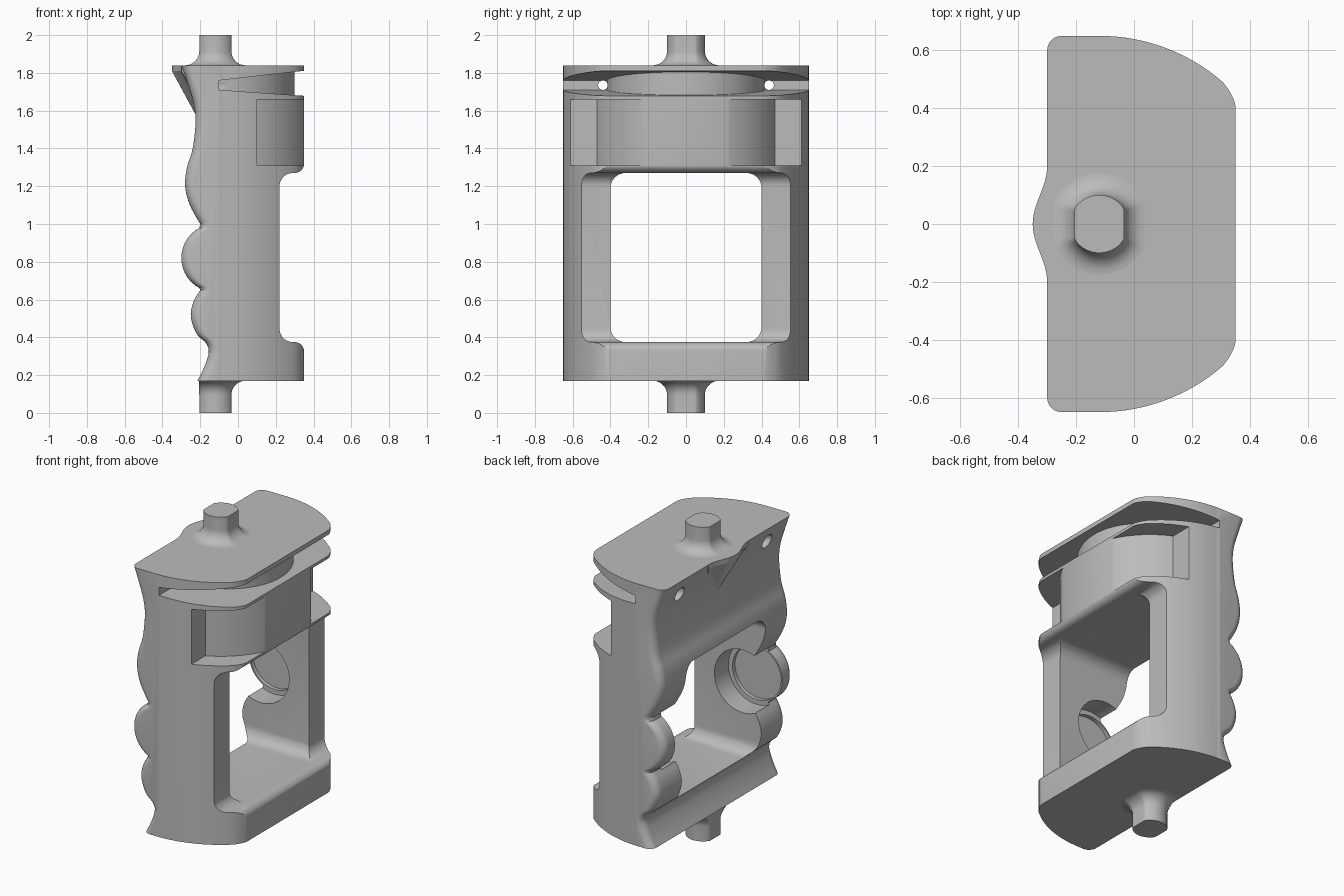
import bpy, bmesh, math
from mathutils import Vector

if "Cube" in bpy.data.objects:
    bpy.data.objects.remove(bpy.data.objects["Cube"])

grey = bpy.data.materials.new("metal grey")
grey.use_nodes = True
grey.diffuse_color = (0.5, 0.5, 0.5, 1)
grey.node_tree.nodes["Principled BSDF"].inputs["Base Color"].default_value = (0.5, 0.5, 0.5, 1)

AXIS = -0.12          # shared x of pins, drums and grip bulge


def loft(name, rings):
    """Skin a list of equally long closed rings and cap both ends."""
    bm = bmesh.new()
    rows = [[bm.verts.new(p) for p in ring] for ring in rings]
    n = len(rows[0])
    for a, b in zip(rows, rows[1:]):
        for i in range(n):
            bm.faces.new((a[i], a[(i + 1) % n], b[(i + 1) % n], b[i]))
    bm.faces.new(rows[0][::-1])
    bm.faces.new(rows[-1])
    bmesh.ops.recalc_face_normals(bm, faces=bm.faces)
    mesh = bpy.data.meshes.new(name)
    bm.to_mesh(mesh)
    bm.free()
    mesh.materials.append(grey)
    ob = bpy.data.objects.new(name, mesh)
    bpy.context.collection.objects.link(ob)
    return ob


def prism(name, pts, axis, lo, hi):
    """Extrude a 2D profile along one axis."""
    place = {"x": lambda p, h: (h, p[0], p[1]),
             "y": lambda p, h: (p[0], h, p[1]),
             "z": lambda p, h: (p[0], p[1], h)}[axis]
    return loft(name, [[place(p, h) for p in pts] for h in (lo, hi)])


def arc(cx, cy, r, start, end, n=10):
    angles = [math.radians(start + (end - start) * i / n) for i in range(n + 1)]
    return [(cx + r * math.cos(a), cy + r * math.sin(a)) for a in angles]


def circle(cx, cy, r, n=64):
    return arc(cx, cy, r, 0, 360, n)[:-1]


def smooth(pts, n=5):
    """Smooth curve through the given points."""
    v = [Vector(p) for p in [pts[0]] + pts + [pts[-1]]]
    out = []
    for a, b, c, d in zip(v, v[1:], v[2:], v[3:]):
        for i in range(n):
            t = i / n
            out.append(tuple(b + (c - a) * t / 2 + (2 * a - 5 * b + 4 * c - d) * t * t / 2
                             + (3 * b - a - 3 * c + d) * t ** 3 / 2))
    return out + [pts[-1]]


def boolean(ob, tool, operation):
    mod = ob.modifiers.new(operation, "BOOLEAN")
    mod.operation, mod.solver, mod.object = operation, "EXACT", tool
    bpy.context.view_layer.objects.active = ob
    bpy.ops.object.modifier_apply(modifier=mod.name)
    bpy.data.objects.remove(tool)


# Body: wavy finger grip behind, recessed legs in front
grip = smooth([(-.30, 1.84), (-.265, 1.74), (-.235, 1.64), (-.225, 1.54), (-.24, 1.4),
               (-.27, 1.3), (-.28, 1.2), (-.255, 1.1), (-.2, 1.0)])
grip += arc(AXIS, .82, .18, 118, 242, 20)
grip += smooth([(-.2, .65), (-.235, .59), (-.25, .51), (-.22, .42), (-.17, .37),
                (-.155, .32), (-.18, .24), (-.215, .17)])
front = [(.35, .17)] + arc(.30, .325, .05, 0, 90, 6) + arc(.29, .445, .07, 270, 180)
front += arc(.29, 1.2, .07, 180, 90) + arc(.30, 1.32, .05, 270, 360, 6) + [(.35, 1.84)]

# The grip rounds off towards both outer sides
stations = []
for i in range(7):
    a = math.pi / 2 * i / 6
    stations.append((.60 + .05 * math.sin(a), .05 * (1 - math.cos(a))))
stations = [(-y, d) for y, d in stations[::-1]] + stations
body = loft("grip_frame", [[(x + d, y, z) for x, z in grip] + [(x, y, z) for x, z in front]
                           for y, d in stations])

# Plan outline with curved front corners
half = [(-.5, .7), (-.2, .7)] + arc(AXIS, 0, .65, 88, 49, 14)
half += [(.325, .467), (.34, .44), (.348, .42), (.35, .4)]
half = [(x + .002 if x > .349 else x, y) for x, y in half]
outline = half + [(x, -y) for x, y in half[::-1]]
boolean(body, prism("outline_tool", outline, "z", 0, 2), "INTERSECT")

# Hand window through the middle
window = []
for y, z, start in ((.32, 1.19, 0), (-.32, 1.19, 90), (-.32, .455, 180), (.32, .455, 270)):
    window += arc(y, z, .08, start, start + 90, 8)
boolean(body, prism("window_tool", window, "x", -.6, .6), "DIFFERENCE")

# Wedge slot around the upper drum, and pocket around the lower drum
slot = prism("slot_tool", [(-.1, 1.71), (-.1, 1.76), (.4, 1.817), (.4, 1.675)], "y", -.8, .8)
boolean(slot, prism("upper_drum_tool", circle(AXIS, 0, .42, 96), "z", 1.5, 2), "DIFFERENCE")
boolean(body, slot, "DIFFERENCE")
pocket = prism("pocket_tool", [(.1, 1.31), (.1, 1.66), (.5, 1.66), (.5, 1.31)], "y", -.8, .8)
boolean(pocket, prism("lower_drum_tool", circle(AXIS, 0, .52, 96), "z", 1.2, 1.8), "DIFFERENCE")
boolean(body, pocket, "DIFFERENCE")

# Stepped round recesses inside both legs
for r, reach in ((.2, .54), (.17, .565)):
    boolean(body, prism("recess_tool", circle(AXIS, .82, r), "y", -reach, reach), "DIFFERENCE")

# Counterbored holes in the back of the head
for side in (-1, 1):
    for r, end in ((.025, -.05), (.045, -.215)):
        tool = prism("hole_tool", circle(side * .44, 1.735, r, 24), "x", -.5, end)
        boolean(body, tool, "DIFFERENCE")

# Tapering lug behind the top pin
rings = []
for z, shift, width in ((1.84, 0, 1), (1.81, 0, 1), (1.58, .125, .35)):
    ring = []
    for i in range(25):
        y = -.2 + .4 * i / 24
        ring.append((-.3 - .05 * (1 + math.cos(math.pi * y / .2)) / 2 + shift, y * width, z))
    rings.append(ring + [(-.2 + shift, .2 * width, z), (-.2 + shift, -.2 * width, z)])
lug = loft("back_lug", rings)


# Flared pins with two flats
def pin(name, tip, base, x_min):
    up = 1 if tip > base else -1
    profile = [(.1, tip)] + [(.175 + x, base + up * (.075 + z))
                             for x, z in arc(0, 0, .075, 180, 270, 8)]
    profile.append((.175, base - up * .01))
    rings = []
    for r, z in profile:
        flat = r - .015
        rings.append([(max(x_min, AXIS + max(-flat, min(flat, x))), y, z)
                      for x, y in circle(0, 0, r, 72)])
    return loft(name, rings)


parts = [body, lug, pin("top_pin", 2, 1.84, -1), pin("bottom_pin", 0, .17, -.206)]

for ob in parts:
    bpy.ops.object.select_all(action="DESELECT")
    ob.select_set(True)
    bpy.context.view_layer.objects.active = ob
    bpy.ops.object.shade_smooth_by_angle(angle=math.radians(30))
